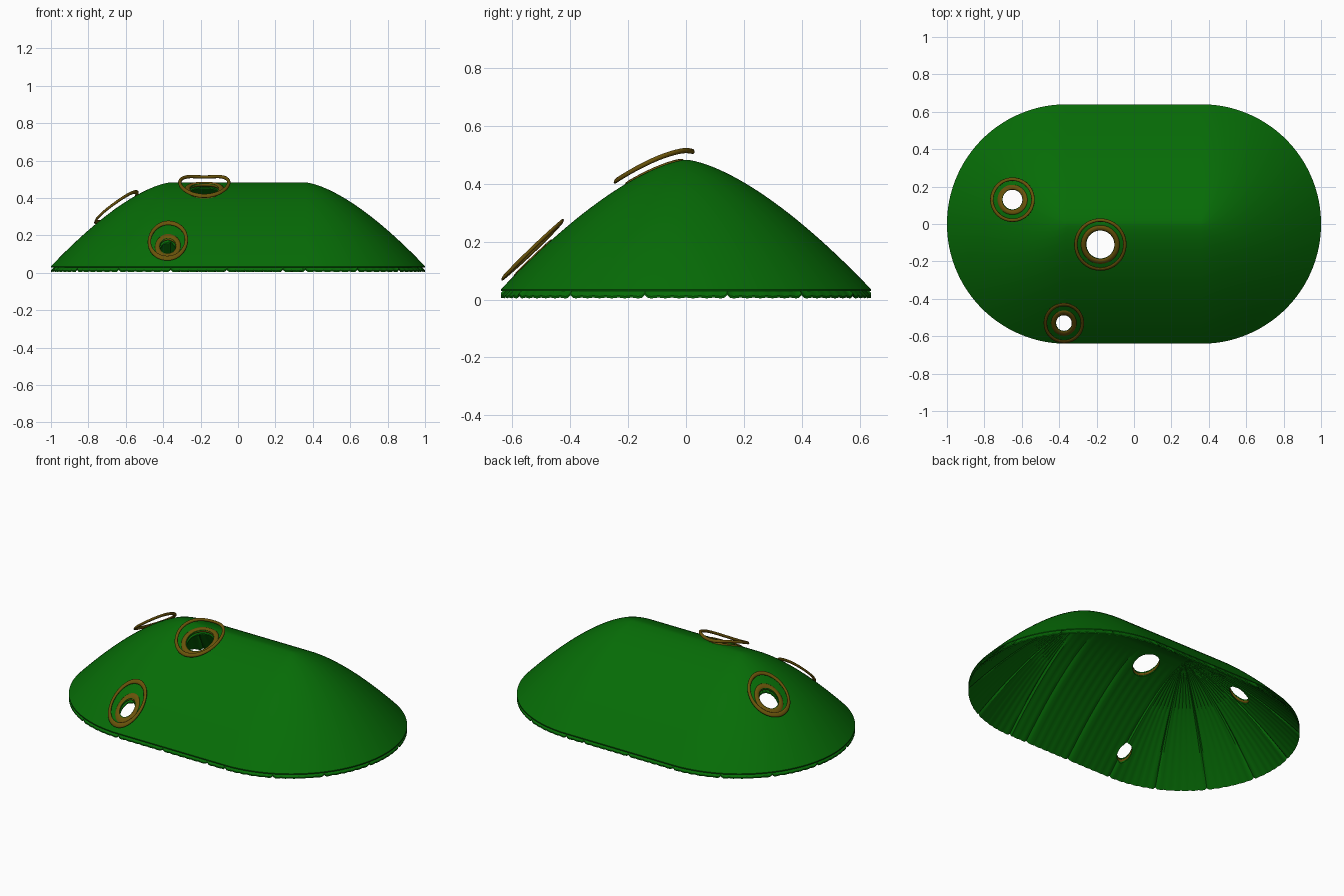
import bpy, bmesh, math
from math import sin, cos, pi

if "Cube" in bpy.data.objects:
    bpy.data.objects.remove(bpy.data.objects["Cube"])

R, L = 0.64, 0.36            # end radius, half length of the ridge
HOLES = [(-0.18, -0.11, 0.075, 0.105, 0.131),   # x, y, hole, collar and hoop radii
         (-0.65, 0.13, 0.053, 0.082, 0.110),
         (-0.375, -0.53, 0.042, 0.070, 0.099)]
SEAMS = (-0.36, -0.06, 0.24, 0.36)              # seams along the straight sides


def material(name, rgb):
    m = bpy.data.materials.new(name)
    m.diffuse_color = (*rgb, 1)
    m.use_nodes = True
    m.node_tree.nodes["Principled BSDF"].inputs["Base Color"].default_value = m.diffuse_color
    return m


green = material("green canvas", (0.002, 0.15, 0.002))
brown = material("brown trim", (0.14, 0.085, 0.003))


def height(d):
    return 0.483 - 0.448 * (d / R) ** 1.5


def surface(x, y):
    return height(math.hypot(max(abs(x) - L, 0), y))


def perimeter():
    """Stations round the outline: ridge x, direction angle, seam flag, ripple."""
    out = []
    n = 24
    for side in (1, -1):
        base = -side * pi / 2
        for p in range(7):                      # seven wedges per rounded end
            for k in range(n):
                a = base + pi * (p + k / n) / 7
                out.append((side * L, a, k == 0, abs(sin(6 * pi * k / n))))
        seams = SEAMS if side < 0 else SEAMS[::-1]
        for s0, s1 in zip(seams, seams[1:]):    # panels along the straight side
            m = round(abs(s1 - s0) / 0.012)
            for k in range(m):
                out.append((s0 + (s1 - s0) * k / m, base + pi, k == 0,
                            abs(sin(pi * k / 4))))
    return out


def dome(name, drop, thick, ribbed, rings=26):
    """Closed thin layer: top skin, bottom skin and edge wall."""
    bm = bmesh.new()
    st = perimeter()
    n = len(st)
    rims = []
    for low in (0, thick):
        rows = []
        for j in range(rings + 1):
            d = R * (j / rings) ** 1.2
            w = min(1, d / 0.25) if ribbed else 0
            rows.append([bm.verts.new((c + d * cos(a), d * sin(a), height(d) - drop - low
                                       + w * (0.008 if seam else -0.003 * ripple)))
                         for c, a, seam, ripple in st])
        for r0, r1 in zip(rows, rows[1:]):
            for i in range(n):
                k = (i + 1) % n
                q = (r0[i], r1[i], r1[k], r0[k])
                bm.faces.new(q[::-1] if low else q)
        rims.append(rows[-1])
    for i in range(n):
        k = (i + 1) % n
        bm.faces.new((rims[0][i], rims[1][i], rims[1][k], rims[0][k]))
    bmesh.ops.remove_doubles(bm, verts=bm.verts, dist=0.00002)
    bmesh.ops.recalc_face_normals(bm, faces=bm.faces)
    me = bpy.data.meshes.new(name)
    bm.to_mesh(me)
    bm.free()
    ob = bpy.data.objects.new(name, me)
    bpy.context.collection.objects.link(ob)
    me.materials.append(green)
    return ob


def smooth(ob, angle=30):
    bpy.ops.object.select_all(action='DESELECT')
    ob.select_set(True)
    bpy.context.view_layer.objects.active = ob
    bpy.ops.object.convert(target='MESH')
    bpy.ops.object.shade_smooth_by_angle(angle=math.radians(angle))


def draped_ring(name, x, y, r, tube, lift, flat=1.0):
    """Hoop that follows the dome's curvature at a set height above it."""
    bpy.ops.mesh.primitive_torus_add(major_radius=r, minor_radius=tube,
                                     major_segments=56, minor_segments=12)
    ob = bpy.context.object
    ob.name = name
    for v in ob.data.vertices:
        px, py = x + v.co.x, y + v.co.y
        v.co = (px, py, surface(px, py) + lift + v.co.z * flat)
    ob.data.materials.append(brown)
    smooth(ob, 60)


# canopy layers
shells = [dome("outer_canopy", 0.0, 0.006, False),
          dome("ribbed_lining", 0.021, 0.007, True)]

# one cutter holding all three hole plugs, odd angles avoid grid coincidences
bm = bmesh.new()
for x, y, r, _, _ in HOLES:
    new = bmesh.ops.create_cone(bm, cap_ends=True, segments=48, radius1=r, radius2=r, depth=1.6)
    bmesh.ops.translate(bm, verts=new["verts"], vec=(x + 0.0007, y + 0.0011, 0.2))
me = bpy.data.meshes.new("hole_cutter")
bm.to_mesh(me)
bm.free()
cutter = bpy.data.objects.new("hole_cutter", me)
bpy.context.collection.objects.link(cutter)
cutter.hide_render = True
for ob in shells:
    b = ob.modifiers.new("holes", 'BOOLEAN')
    b.operation, b.solver, b.object = 'DIFFERENCE', 'EXACT', cutter
    smooth(ob)
bpy.data.objects.remove(cutter)

# collars at the hole edges and raised hoops above them
for i, (x, y, r, rc, rh) in enumerate(HOLES):
    draped_ring(f"hole_collar_{i + 1}", x, y, (r + rc) / 2, (rc - r) / 2, -0.006, 0.8)
    draped_ring(f"raised_hoop_{i + 1}", x, y, rh, 0.009, 0.032)
